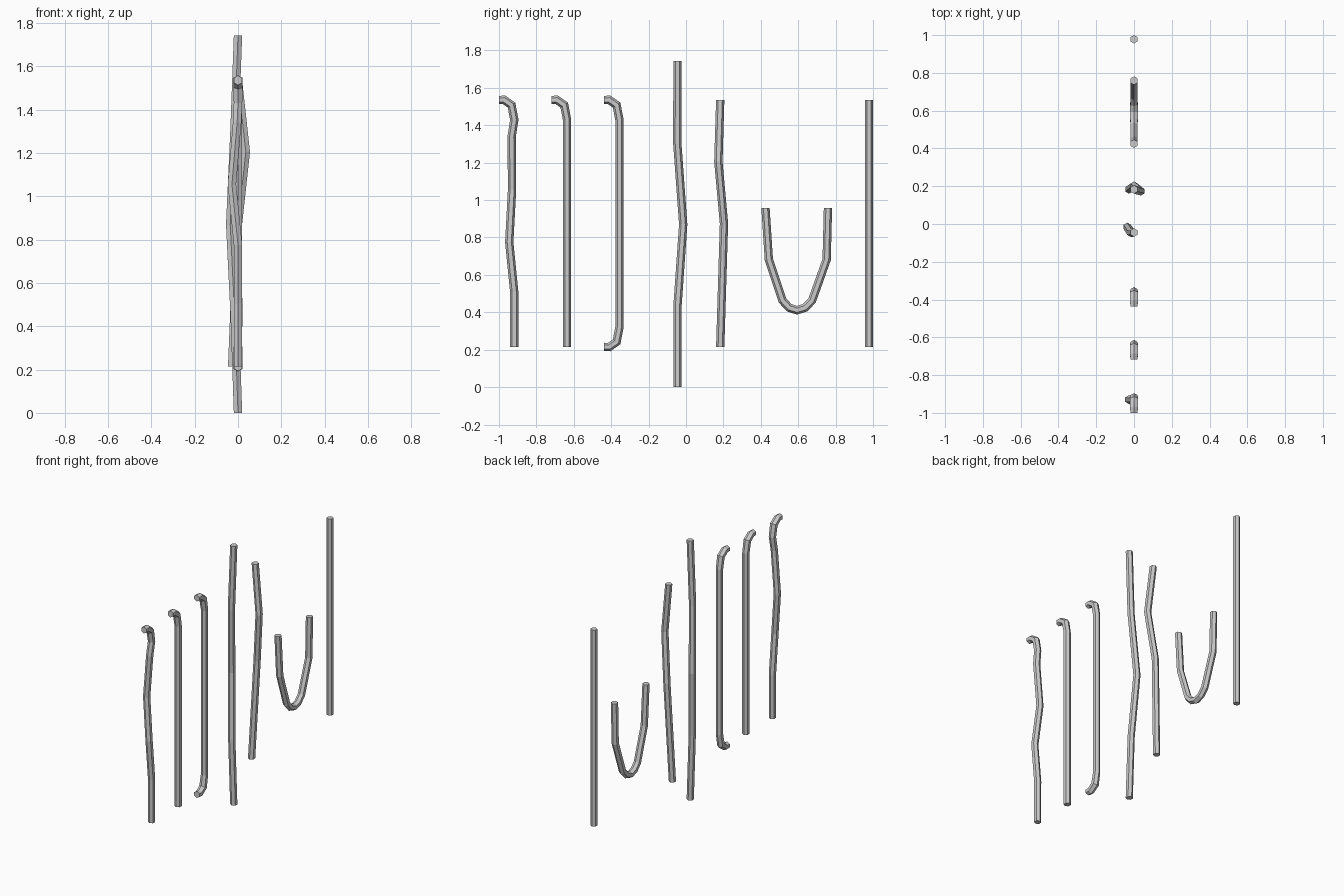
import bpy, bmesh, math
from mathutils import Vector

if "Cube" in bpy.data.objects:
    bpy.data.objects.remove(bpy.data.objects["Cube"])

R = 0.0222   # pipe radius
SIDES = 6


def snap(d):
    """Square pipe ends: snap a direction to its dominant axis."""
    i = max(range(3), key=lambda k: abs(d[k]))
    v = Vector((0, 0, 0))
    v[i] = math.copysign(1, d[i])
    return v


def pipe(name, points):
    """Flat-shaded hexagonal pipe swept along (x, y, z) points with mitred joints."""
    pts = [Vector(p) for p in points]
    bm = bmesh.new()
    rings = []
    last = len(pts) - 1
    for i, p in enumerate(pts):
        if i == 0:
            t, miter = snap(pts[1] - p), 1
        elif i == last:
            t, miter = snap(p - pts[i - 1]), 1
        else:
            a, b = (p - pts[i - 1]).normalized(), (pts[i + 1] - p).normalized()
            t = (a + b).normalized()
            miter = 1 / max(0.5, a.dot(t))
        side = Vector((1, 0, 0))
        side = (side - t * side.dot(t)).normalized()
        out = t.cross(side)
        ring = []
        for k in range(SIDES):
            ang = 2 * math.pi * k / SIDES
            ring.append(bm.verts.new(p + R * miter * (out * math.cos(ang) + side * math.sin(ang))))
        rings.append(ring)
    for lo, hi in zip(rings, rings[1:]):
        for k in range(SIDES):
            n = (k + 1) % SIDES
            bm.faces.new((lo[k], lo[n], hi[n], hi[k]))
    bm.faces.new(rings[0])
    bm.faces.new(rings[-1])
    bmesh.ops.recalc_face_normals(bm, faces=bm.faces[:])
    mesh = bpy.data.meshes.new(name)
    bm.to_mesh(mesh)
    bm.free()
    obj = bpy.data.objects.new(name, mesh)
    bpy.context.collection.objects.link(obj)
    return obj


# Hook bend at the top of a pipe, relative to the pipe's y
def hook(y):
    return [(0, y, 1.43), (0, y - 0.015, 1.508), (0, y - 0.055, 1.536), (0, y - 0.082, 1.535)]


BOTTOM, TOP = 0.215, 1.535

# Hooked pipes
pipe("wavy_hooked_pipe", [(0, -0.918, BOTTOM), (0, -0.918, 0.505), (0, -0.945, 0.775),
                          (-0.028, -0.93, 1.055), (-0.004, -0.932, 1.34)] + hook(-0.918))
pipe("hooked_pipe", [(0, -0.636, BOTTOM)] + hook(-0.636))
upper = hook(-0.356)
lower = [(x, y, BOTTOM + TOP - z) for x, y, z in reversed(upper)]
pipe("double_hooked_pipe", lower + upper)

# Bent pipes
pipe("long_bent_pipe", [(0, -0.045, 0), (-0.015, -0.045, 0.44), (-0.036, -0.015, 0.87),
                        (-0.016, -0.047, 1.31), (0, -0.045, 1.743)])
pipe("bent_pipe", [(-0.027, 0.183, BOTTOM), (0, 0.203, 0.875),
                   (0.036, 0.173, 1.205), (0, 0.183, TOP)])

# U-shaped pipe
pipe("u_pipe", [(0, 0.425, 0.957), (0, 0.443, 0.682), (0, 0.516, 0.463), (0, 0.552, 0.424),
                (0, 0.593, 0.411), (0, 0.636, 0.424), (0, 0.674, 0.463),
                (0, 0.752, 0.682), (0, 0.759, 0.957)])

# Straight pipe
pipe("straight_pipe", [(0, 0.978, BOTTOM), (0, 0.978, TOP)])
